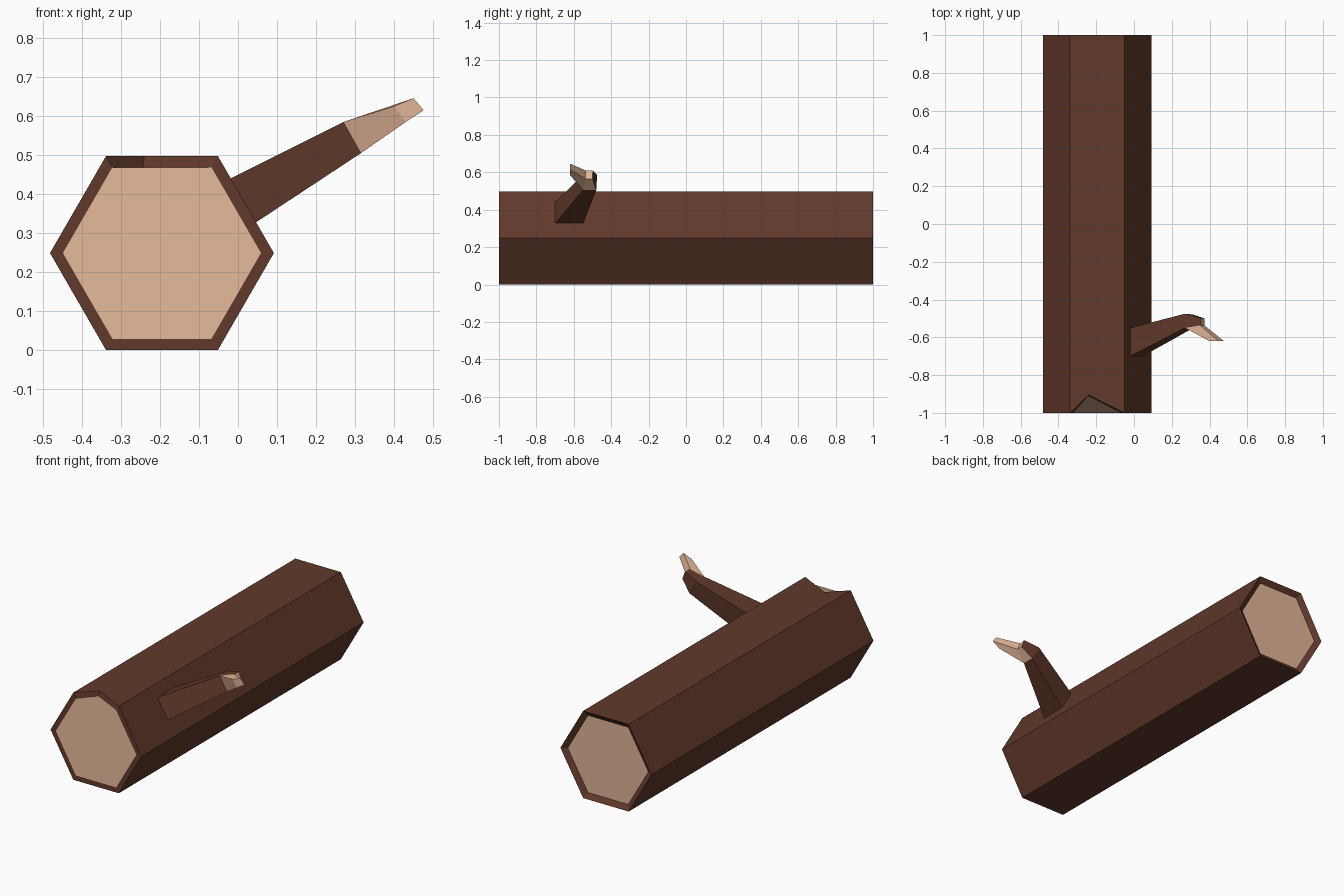
import bpy, bmesh, math

if "Cube" in bpy.data.objects:
    bpy.data.objects.remove(bpy.data.objects["Cube"])

CX, CZ = -0.195, 0.249   # log axis


def material(name, rgb):
    m = bpy.data.materials.new(name)
    m.diffuse_color = (*rgb, 1)
    m.use_nodes = True
    m.node_tree.nodes["Principled BSDF"].inputs["Base Color"].default_value = m.diffuse_color
    return m


bark = material("bark", (0.12, 0.041, 0.024))
wood = material("cut_wood", (0.75, 0.46, 0.31))


def make_object(name, bm):
    bmesh.ops.recalc_face_normals(bm, faces=bm.faces[:])
    mesh = bpy.data.meshes.new(name)
    bm.to_mesh(mesh)
    bm.free()
    for m in (bark, wood):
        mesh.materials.append(m)
    ob = bpy.data.objects.new(name, mesh)
    bpy.context.collection.objects.link(ob)
    return ob


def face(bm, verts, mat=0):
    f = bm.faces.new(verts)
    f.material_index = mat
    return f


def bridge(bm, a, b, mat=0):
    for i in range(len(a)):
        j = (i + 1) % len(a)
        face(bm, (a[i], a[j], b[j], b[i]), mat)


# Hexagonal log with inset cut ends
bm = bmesh.new()


def hexagon(r, y):
    return [bm.verts.new((CX + r * math.cos(math.radians(60 * i)), y,
                          CZ + r * math.sin(math.radians(60 * i)))) for i in range(6)]


front, front_in = hexagon(0.287, -1), hexagon(0.254, -1)
back, back_in = hexagon(0.287, 1), hexagon(0.254, 0.98)
# notch chipped out of the top front edge
notch = bm.verts.new((-0.24, -0.905, front[1].co.z))
notch_in = bm.verts.new((-0.244, -0.91, front_in[1].co.z))
for i in range(6):
    j = (i + 1) % 6
    chip = [notch] if i == 1 else []
    face(bm, [front[i]] + chip + [front[j], back[j], back[i]])
front.insert(2, notch)
front_in.insert(2, notch_in)
bridge(bm, front, front_in)
bridge(bm, back, back_in)
face(bm, front_in, 1)
face(bm, back_in, 1)
make_object("log", bm)

# Broken side branch; each ring is top back, top front, bottom front, bottom back
bm = bmesh.new()


def ring(*pts):
    return [bm.verts.new(p) for p in pts]


base = ring((-.02, -.55, .44), (-.02, -.70, .44), (.045, -.70, .327), (.045, -.55, .327))
mid = ring((.27, -.475, .585), (.27, -.55, .585), (.315, -.55, .505), (.315, -.48, .505))
elbow = ring((.355, -.498, .61), (.35, -.537, .61), (.373, -.537, .565), (.373, -.50, .565))
tip = ring((.40, -.62, .625), (.45, -.62, .646), (.476, -.62, .615), (.43, -.62, .585))
bridge(bm, base, mid)
# elbow block: bark on top and back, bare wood below and at the end
face(bm, (mid[0], mid[1], elbow[1], elbow[0]))
face(bm, (mid[3], mid[0], elbow[0], elbow[3]))
face(bm, (mid[2], mid[3], elbow[3], elbow[2]), 1)
face(bm, elbow, 1)
# splinter growing forward from the elbow
bridge(bm, [mid[1], elbow[1], elbow[2], mid[2]], tip, 1)
face(bm, tip, 1)
face(bm, base)
make_object("branch", bm)
